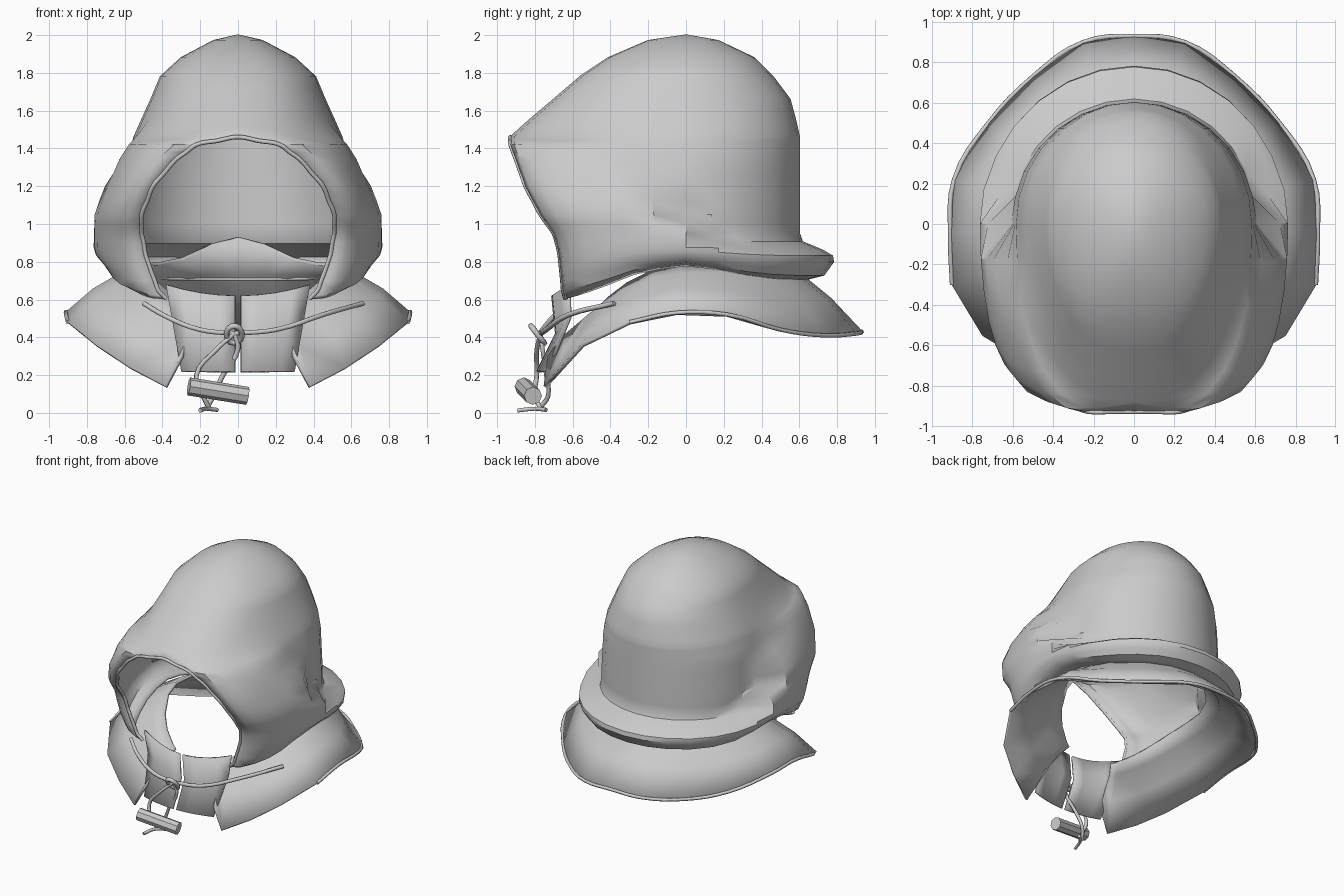
import bpy, bmesh, math
from mathutils import Vector

cube = bpy.data.objects.get("Cube")
if cube:
    bpy.data.objects.remove(cube, do_unlink=True)

cloth = bpy.data.materials.new("grey cloth")
cloth.use_nodes = True
grey = (0.6, 0.6, 0.6, 1)
cloth.diffuse_color = grey
cloth.node_tree.nodes["Principled BSDF"].inputs["Base Color"].default_value = grey


def clamp(v):
    return max(0.0, min(1.0, v))


def finish(name, bm, thickness=0, mirror=False):
    bmesh.ops.remove_doubles(bm, verts=bm.verts, dist=0.0005)
    bmesh.ops.recalc_face_normals(bm, faces=bm.faces)
    me = bpy.data.meshes.new(name)
    bm.to_mesh(me)
    bm.free()
    me.materials.append(cloth)
    me.shade_smooth()
    me.set_sharp_from_angle(angle=math.radians(40))
    ob = bpy.data.objects.new(name, me)
    bpy.context.collection.objects.link(ob)
    if mirror:
        ob.modifiers.new("Mirror", "MIRROR")
    if thickness:
        mod = ob.modifiers.new("Thickness", "SOLIDIFY")
        mod.thickness = thickness
        mod.offset = -0.5
    return ob


def sheet(name, rows, thickness):
    """Mirrored cloth sheet through rows of points of equal length."""
    bm = bmesh.new()
    grid = [[bm.verts.new(p) for p in row] for row in rows]
    for a, b in zip(grid, grid[1:]):
        for i in range(len(a) - 1):
            bm.faces.new((a[i], a[i + 1], b[i + 1], b[i]))
    return finish(name, bm, thickness, True)


def cord(name, points, radius, closed=False):
    cu = bpy.data.curves.new(name, "CURVE")
    cu.dimensions = "3D"
    cu.bevel_depth = radius
    cu.bevel_resolution = 1
    cu.resolution_u = 4
    cu.use_fill_caps = True
    sp = cu.splines.new("BEZIER")
    sp.bezier_points.add(len(points) - 1)
    for bp, p in zip(sp.bezier_points, points):
        bp.co = p
        bp.handle_left_type = bp.handle_right_type = "AUTO"
    sp.use_cyclic_u = closed
    cu.materials.append(cloth)
    ob = bpy.data.objects.new(name, cu)
    bpy.context.collection.objects.link(ob)


# Hood levels: height, half width, front y, back y, half width of the face opening
levels = [
    (2, 0, 0, 0, 0), (1.97, .13, -.2, .17, 0), (1.88, .3, -.41, .36, 0),
    (1.78, .41, -.56, .46, 0), (1.66, .46, -.7, .55, 0), (1.55, .51, -.83, .58, 0),
    (1.46, .55, -.93, .6, 0), (1.42, .56, -.93, .6, .22), (1.34, .58, -.9, .6, .33),
    (1.2, .59, -.85, .6, .45), (1.05, .6, -.77, .6, .51), (.95, .6, -.7, .6, .51),
    (.86, .6, -.67, .61, .49), (.8, .59, -.66, .62, .46), (.73, .55, -.65, .57, .42),
    (.7, .45, -.64, .45, .38)]


def hood_point(level, t):
    z, w, front, back, rim = level
    # front quarter runs from the face opening to the side, back quarter to the nape
    if t < 1:
        u = t * math.pi / 2
        out = Vector((math.sin(u) ** .8, 0))
        x, y = rim + (w - rim) * out.x, front * math.cos(u)
    else:
        u = (t - 1) * math.pi / 2
        out = Vector((math.cos(u), math.sin(u)))
        x, y = w * out.x, back * out.y
    # cloth below the crease swells out into the fold
    crease = .91 + .65 * clamp((.2 - y) / .55) ** 1.5
    swell = .16 * clamp((1.56 - z) / .5) * clamp((crease - z) / .07)
    x, y = x + swell * out.x, y + swell * out.y
    # lower edge arches over the shoulder and dips at the front
    low = clamp((.9 - z) / .2)
    z += low * (.08 * math.exp(-(y / .3) ** 2) - .1 * clamp((-y - .3) / .35))
    return Vector((x, y, z))


fine = []
for a, b in zip(levels, levels[1:]):
    fine += [a, tuple((p + q) / 2 for p, q in zip(a, b))]
fine.append(levels[-1])
hood_rows = [[hood_point(l, i / 7) for i in range(15)] for l in fine]
sheet("hood", hood_rows, .016)

# Rolled hem round the face opening
rim = [row[0] for row in hood_rows[12:]]
flipped = [Vector((-p.x, p.y, p.z)) for p in reversed(rim[1:])]
cord("face_hem", flipped + rim, .012)

# Shoulder collar: lower edge from the nape round to the front flap corner
edge = [(0, .93, .43), (.25, .9, .42), (.5, .73, .41), (.72, .5, .44), (.89, .22, .52),
        (.91, -.05, .53), (.9, -.3, .48), (.75, -.55, .36), (.57, -.66, .24),
        (.38, -.75, .14), (.3, -.73, .3)]
collar = [[], [], [], []]
for p in edge:
    p = Vector(p)
    a = math.atan2(p.x, p.y)
    s, c = math.sin(a), math.cos(a)
    neck = Vector((.62 * s, .6 * c, .74 - .3 * clamp(-c) ** 2))
    inner = Vector((.52 * s, .53 * c, neck.z + .05 + .14 * clamp(c) ** 8))
    middle = (p + neck) / 2 + Vector((0, 0, .02))
    for row, q in zip(collar, (p, middle, neck, inner)):
        row.append(q)
sheet("shoulder_collar", collar, .02)
hem = collar[0]
cord("collar_hem", [Vector((-p.x, p.y, p.z)) for p in reversed(hem[1:7])] + hem[:7], .012)

# Front throat band with its small square flaps
band = []
for width, y, z, rise in ((.38, -.71, .62, .4), (.35, -.69, .42, .7), (.3, -.79, .22, 0)):
    xs = [.015 + (width - .015) * i / 4 for i in range(5)]
    band.append([Vector((x, y + .6 * x * x, z + rise * x * x)) for x in xs])
sheet("throat_band", band, .016)

# Drawstrings, knot and hanging loop
knot = Vector((-.02, -.77, .42))
cord("left_drawstring", [knot, (.2, -.74, .44), (.45, -.62, .52), (.66, -.38, .58)], .014)
cord("right_drawstring", [knot, (-.2, -.76, .44), (-.38, -.7, .51), (-.5, -.62, .58)], .014)
cord("knot_loop", [knot + Vector(v) for v in
                   ((-.04, -.02, 0), (0, -.05, .04), (.04, -.02, 0), (0, .02, -.05))], .016, True)
cord("outer_hanging_cord", [knot, (-.12, -.79, .33), (-.22, -.79, .2), (-.19, -.8, .1),
                            (-.15, -.77, .02)], .013)
cord("inner_hanging_cord", [knot, (0, -.76, .34), (-.08, -.74, .2), (-.13, -.73, .09),
                            (-.17, -.78, .02)], .013)
cord("cord_ends", [(-.2, -.89, .013), (-.17, -.8, .022), (-.11, -.74, .016)], .012)

# Toggle
start, end = Vector((-.26, -.86, .14)), Vector((.05, -.81, .09))
bm = bmesh.new()
axis = end - start
bmesh.ops.create_cone(bm, cap_ends=True, segments=8, radius1=.048, radius2=.048,
                      depth=axis.length)
turn = axis.to_track_quat("Z", "Y").to_matrix().to_4x4()
turn.translation = (start + end) / 2
bm.transform(turn)
finish("toggle", bm)
